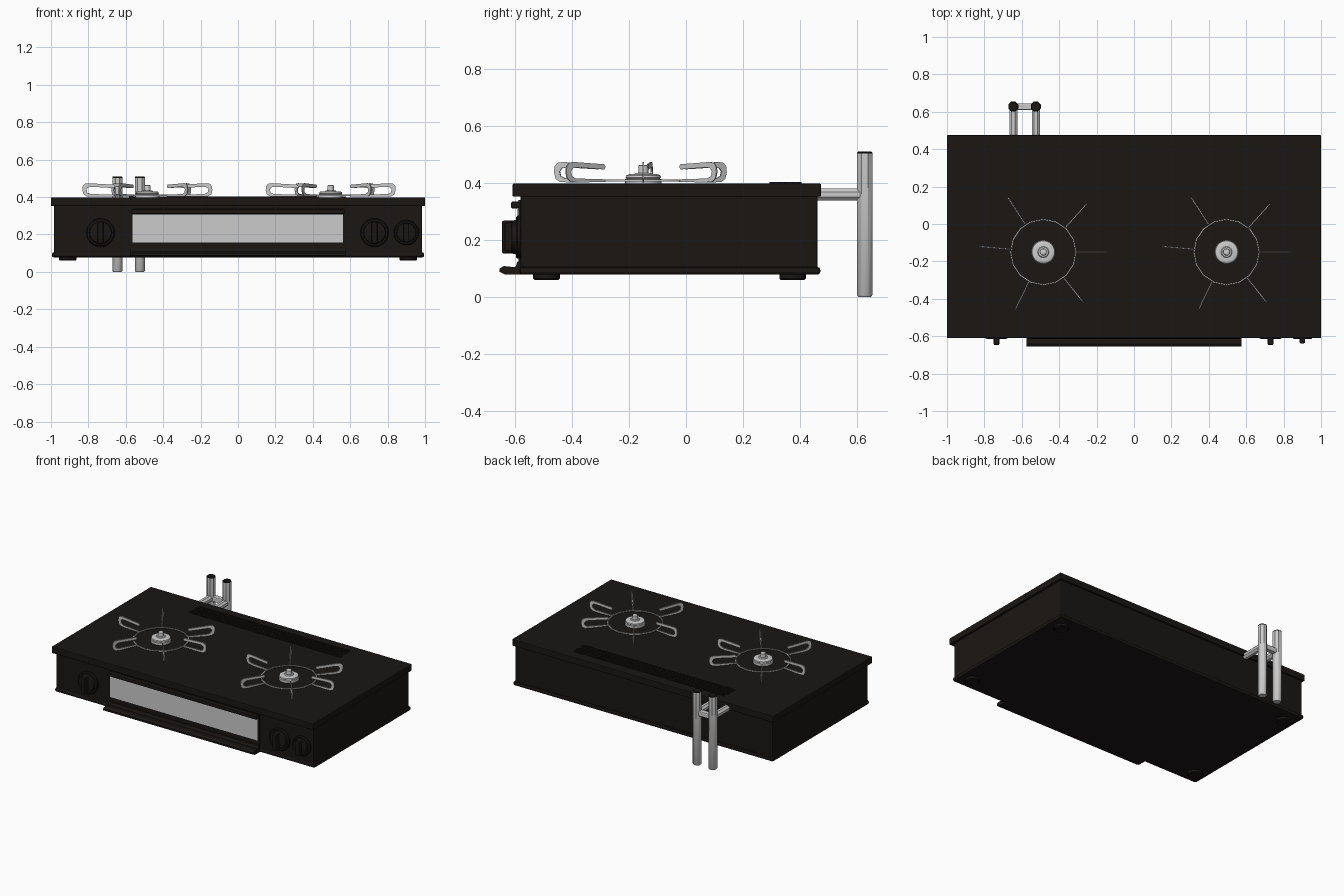
import bpy, bmesh, math
from mathutils import Matrix, Vector

if "Cube" in bpy.data.objects:
    bpy.data.objects.remove(bpy.data.objects["Cube"])

black = bpy.data.materials.new("black_enamel")
black.diffuse_color = (0.010, 0.008, 0.007, 1)
black.use_nodes = True
black.node_tree.nodes["Principled BSDF"].inputs["Base Color"].default_value = black.diffuse_color


def finish(name, bm, mat=None, bevel=0, smooth=False):
    bmesh.ops.recalc_face_normals(bm, faces=bm.faces)
    me = bpy.data.meshes.new(name)
    bm.to_mesh(me)
    bm.free()
    ob = bpy.data.objects.new(name, me)
    bpy.context.collection.objects.link(ob)
    if mat:
        me.materials.append(mat)
    if bevel:
        m = ob.modifiers.new("bevel", 'BEVEL')
        m.width, m.segments = bevel, 2
    if smooth:
        bpy.ops.object.select_all(action='DESELECT')
        ob.select_set(True)
        bpy.context.view_layer.objects.active = ob
        bpy.ops.object.shade_smooth_by_angle(angle=math.radians(40))
    return ob


def add_box(bm, x, y, z):
    c = [(a + b) / 2 for a, b in (x, y, z)]
    s = [b - a for a, b in (x, y, z)]
    bmesh.ops.create_cube(bm, size=1, matrix=Matrix.Translation(c) @ Matrix.Diagonal((*s, 1)))


def box(name, x, y, z, mat=black, bevel=0):
    bm = bmesh.new()
    add_box(bm, x, y, z)
    return finish(name, bm, mat, bevel)


def lathe(name, profile, loc, sides, mat=None, axis='Z', turn=0):
    # revolve (radius, height) pairs; axis 'Y' points towards the front
    bm = bmesh.new()
    rings = [[bm.verts.new((r * math.cos(turn + 2 * math.pi * i / sides),
                            r * math.sin(turn + 2 * math.pi * i / sides), h))
              for i in range(sides)] for r, h in profile]
    for a, b in zip(rings, rings[1:]):
        for i in range(sides):
            j = (i + 1) % sides
            bm.faces.new((a[i], a[j], b[j], b[i]))
    bm.faces.new(rings[0])
    bm.faces.new(rings[-1])
    rot = Matrix.Rotation(math.pi / 2, 4, 'X') if axis == 'Y' else Matrix()
    bm.transform(Matrix.Translation(loc) @ rot)
    return finish(name, bm, mat, smooth=True)


def extrude(name, pts, depth, matrix, mat=None, bevel=0):
    # outline in local XZ, thickened along local Y
    bm = bmesh.new()
    f = bm.faces.new([bm.verts.new((x, -depth / 2, z)) for x, z in pts])
    ext = bmesh.ops.extrude_face_region(bm, geom=[f])['geom']
    bmesh.ops.translate(bm, vec=(0, depth, 0),
                        verts=[v for v in ext if isinstance(v, bmesh.types.BMVert)])
    bm.transform(matrix)
    return finish(name, bm, mat, bevel)


# Casing
box("body", (-0.985, 0.985), (-0.582, 0.462), (0.085, 0.36), bevel=0.006)
box("base_flange", (-0.995, 0.995), (-0.585, 0.472), (0.078, 0.105), bevel=0.01)
box("top_plate", (-1, 1), (-0.61, 0.475), (0.352, 0.398), bevel=0.005)

# Feet
for sx in (-0.91, 0.91):
    for y in (-0.49, 0.375):
        lathe("foot", [(0.042, 0.06), (0.047, 0.065), (0.047, 0.085)], (sx, y, 0), 20, black)

# Grill door: frame, pale window, upper bar and projecting handle
box("door_frame", (-0.575, 0.575), (-0.588, -0.57), (0.11, 0.34))
box("door_window", (-0.565, 0.562), (-0.592, -0.575), (0.158, 0.308), None)
box("door_upper_bar", (-0.57, 0.57), (-0.615, -0.575), (0.31, 0.335), bevel=0.006)
to_x = Matrix.Rotation(math.pi / 2, 4, 'Z')
extrude("door_handle", [(-0.575, 0.078), (-0.635, 0.078), (-0.655, 0.088), (-0.655, 0.100),
                        (-0.640, 0.108), (-0.600, 0.104), (-0.592, 0.125), (-0.575, 0.125)],
        1.148, to_x, black)

# Control knobs
for x, r in ((-0.735, 0.076), (0.73, 0.076), (0.9, 0.067)):
    z = 0.21
    lathe("knob_base", [(r, 0.575), (r, 0.592), (r - 0.006, 0.598), (r * 0.8, 0.598),
                        (r * 0.76, 0.612), (r * 0.7, 0.614)], (x, 0, z), 32, black, 'Y')
    box("knob_grip", (x - 0.015, x + 0.015), (-0.647 if r > 0.07 else -0.638, -0.6),
        (z - r * 0.76, z + r * 0.76), bevel=0.006)

# Rear vent grille: frame with staggered slats
bm = bmesh.new()
x0, x1, y0, y1, zz = -0.578, 0.572, 0.298, 0.402, (0.395, 0.404)
rows = 4
step = (y1 - y0) / rows
for i in range(rows + 1):
    y = y0 + i * step
    add_box(bm, (x0, x1), (y - 0.004, y + 0.004), zz)
for i in range(rows):
    n = 16
    for k in range(n + 1):
        x = x0 + (k + 0.5 * (i % 2)) * (x1 - x0) / n
        if x <= x1 + 0.001:
            add_box(bm, (x - 0.005, x + 0.005), (y0 + i * step, y0 + (i + 1) * step), zz)
finish("vent_grille", bm, black)

# Burners with pan supports
hook = [(0.172, 0.404), (0.29, 0.402), (0.325, 0.404), (0.342, 0.415), (0.348, 0.437),
        (0.346, 0.458), (0.335, 0.471), (0.315, 0.474), (0.178, 0.466), (0.172, 0.457),
        (0.178, 0.448), (0.300, 0.455), (0.318, 0.452), (0.327, 0.440), (0.322, 0.424),
        (0.305, 0.416), (0.172, 0.413)]
for cx in (-0.485, 0.495):
    c = Vector((cx, -0.15, 0))
    lathe("burner", [(0.064, 0.395), (0.064, 0.414), (0.058, 0.416), (0.062, 0.420),
                     (0.060, 0.427), (0.050, 0.431), (0.030, 0.431), (0.026, 0.436),
                     (0.018, 0.436), (0.017, 0.461), (0.013, 0.464)], c, 32)
    lathe("support_ring", [(0.171, 0.405), (0.178, 0.405), (0.178, 0.413),
                           (0.171, 0.413), (0.171, 0.405)], c, 16)
    ring = bpy.context.object
    bm = bmesh.new()
    bm.from_mesh(ring.data)
    bmesh.ops.delete(bm, geom=[f for f in bm.faces if len(f.verts) > 4], context='FACES_ONLY')
    bmesh.ops.remove_doubles(bm, verts=bm.verts, dist=1e-4)
    bm.to_mesh(ring.data)
    bm.free()
    for deg in (0, 48, 123, 175, 244, 308.5):
        extrude("pan_support", hook, 0.006,
                Matrix.Translation(c) @ Matrix.Rotation(math.radians(deg), 4, 'Z'))

# Gas pipes behind the casing, with black caps and a connecting link
for x in (-0.645, -0.525):
    t = math.pi / 8
    lathe("gas_pipe", [(0.024, 0.0), (0.029, 0.006), (0.029, 0.503)], (x, 0.628, 0), 8, None, 'Z', t)
    lathe("pipe_cap", [(0.029, 0.502), (0.029, 0.507), (0.024, 0.511)], (x, 0.628, 0), 8, black, 'Z', t)
    lathe("pipe_elbow", [(0.023, -0.63), (0.023, -0.45)], (x, 0, 0.36), 8, None, 'Y', t)
box("pipe_link", (-0.64, -0.53), (0.610, 0.645), (0.343, 0.378), None, 0.006)
